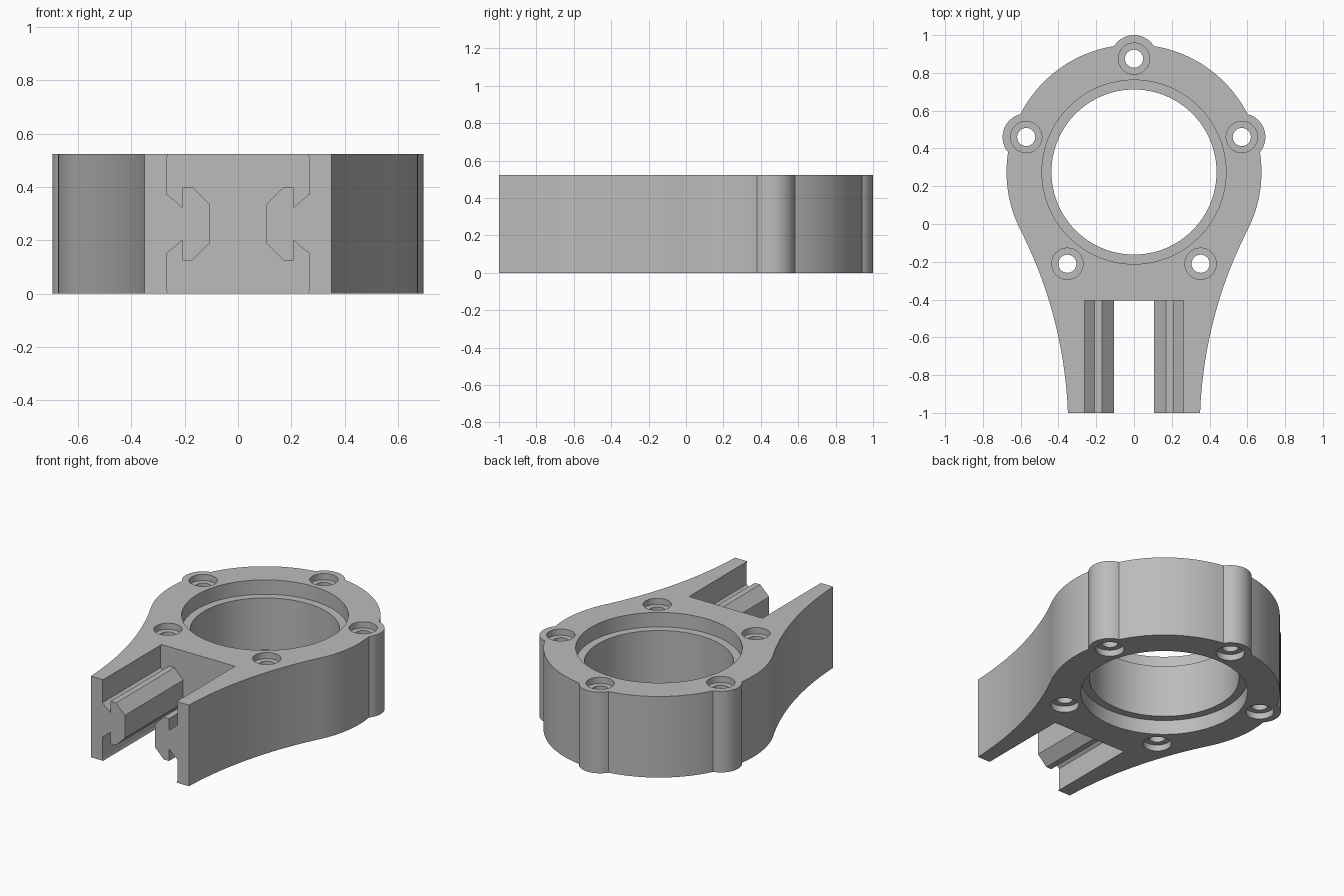
import bpy, bmesh
from math import sin, cos, pi, radians, degrees, atan2, acos, hypot

if "Cube" in bpy.data.objects:
    bpy.data.objects.remove(bpy.data.objects["Cube"], do_unlink=True)

H = 0.523            # plate height
CY = 0.275           # ring centre on y
RING, BOLT, BOSS = 0.675, 0.6, 0.125

grey = bpy.data.materials.new("plain grey")
grey.use_nodes = True
colour = (0.5, 0.5, 0.5, 1)
grey.diffuse_color = colour
grey.node_tree.nodes["Principled BSDF"].inputs["Base Color"].default_value = colour


def arc(cx, cy, r, a0, a1, n):
    """Points on an arc, angles in degrees."""
    steps = [radians(a0 + (a1 - a0) * i / n) for i in range(n + 1)]
    return [(cx + r * cos(a), cy + r * sin(a)) for a in steps]


def prism(name, points, offset):
    """Extrude a closed loop of 3D points along an offset."""
    bm = bmesh.new()
    face = bm.faces.new([bm.verts.new(p) for p in points])
    ext = bmesh.ops.extrude_face_region(bm, geom=[face])
    moved = [v for v in ext["geom"] if isinstance(v, bmesh.types.BMVert)]
    bmesh.ops.translate(bm, verts=moved, vec=offset)
    return finish(name, bm)


def stepped_hole(name, x, y, r, wide, depth, n):
    """Round cutter that widens at both the top and the bottom."""
    e = 0.05
    profile = [(wide, -e), (wide, depth), (r, depth),
               (r, H - depth), (wide, H - depth), (wide, H + e)]
    bm = bmesh.new()
    loops = [[bm.verts.new((x + q * cos(2 * pi * i / n), y + q * sin(2 * pi * i / n), z))
              for i in range(n)] for q, z in profile]
    for a, b in zip(loops, loops[1:]):
        for i in range(n):
            j = (i + 1) % n
            bm.faces.new((a[i], a[j], b[j], b[i]))
    bm.faces.new(loops[0])
    bm.faces.new(loops[-1])
    return finish(name, bm)


def finish(name, bm):
    bmesh.ops.remove_doubles(bm, verts=bm.verts, dist=1e-5)
    bmesh.ops.recalc_face_normals(bm, faces=bm.faces)
    mesh = bpy.data.meshes.new(name)
    bm.to_mesh(mesh)
    bm.free()
    mesh.materials.append(grey)
    obj = bpy.data.objects.new(name, mesh)
    bpy.context.collection.objects.link(obj)
    return obj


def cut(obj, cutter):
    bpy.context.view_layer.objects.active = obj
    mod = obj.modifiers.new("cut", "BOOLEAN")
    mod.operation, mod.solver, mod.object = "DIFFERENCE", "EXACT", cutter
    bpy.ops.object.modifier_apply(modifier=mod.name)
    bpy.data.objects.remove(cutter, do_unlink=True)


# Angles where the bosses meet the ring
meet = acos((RING**2 + BOLT**2 - BOSS**2) / (2 * RING * BOLT))
swing = degrees(atan2(RING * sin(meet), RING * cos(meet) - BOLT))
meet = degrees(meet)

# Concave flank, tangent to the ring and ending at the foot of the arm
JOIN = -27
ux, uy = cos(radians(JOIN)), sin(radians(JOIN))
vx, vy = 0.35, -1 - CY
s = (vx * vx + vy * vy - RING**2) / (2 * (vx * ux + vy * uy - RING))
fx, fy = s * ux, CY + s * uy
foot = degrees(atan2(-1 - fy, 0.35 - fx)) % 360

# Right half of the outline, then its mirror image
half = arc(fx, fy, s - RING, foot, 180 + JOIN, 28)
half += arc(0, CY, RING, JOIN, 18 - meet, 16)[1:]
bx, by = BOLT * cos(radians(18)), CY + BOLT * sin(radians(18))
half += arc(bx, by, BOSS, 18 - swing, 18 + swing, 20)[1:]
half += arc(0, CY, RING, 18 + meet, 90 - meet, 24)[1:]
half += arc(0, CY + BOLT, BOSS, 90 - swing, 90, 10)[1:]
outline = half + [(-x, y) for x, y in reversed(half[:-1])]
body = prism("ring_clamp_body", [(x, y, 0) for x, y in outline], (0, 0, H))

# Central bore and five screw holes
cut(body, stepped_hole("bore_cutter", 0, CY, 0.437, 0.487, 0.093, 96))
for k in range(5):
    a = radians(90 + 72 * k)
    cut(body, stepped_hole("screw_cutter", BOLT * cos(a), CY + BOLT * sin(a),
                           0.048, 0.083, 0.04, 32))

# Slot between the arms, shaped to leave a rail on each inner wall
lower = [(0.262, -0.05), (0.262, 0), (0.268, 0.015), (0.268, 0.15), (0.208, 0.2),
         (0.208, 0.125), (0.17, 0.125), (0.107, 0.188)]
side = lower + [(x, H - z) for x, z in reversed(lower)]
slot = side + [(-x, z) for x, z in reversed(side)]
cut(body, prism("slot_cutter", [(x, -1.1, z) for x, z in slot], (0, 0.695, 0)))

# Smooth curves, sharp edges
bpy.ops.object.select_all(action="DESELECT")
body.select_set(True)
bpy.context.view_layer.objects.active = body
bpy.ops.object.shade_smooth_by_angle(angle=radians(25))
